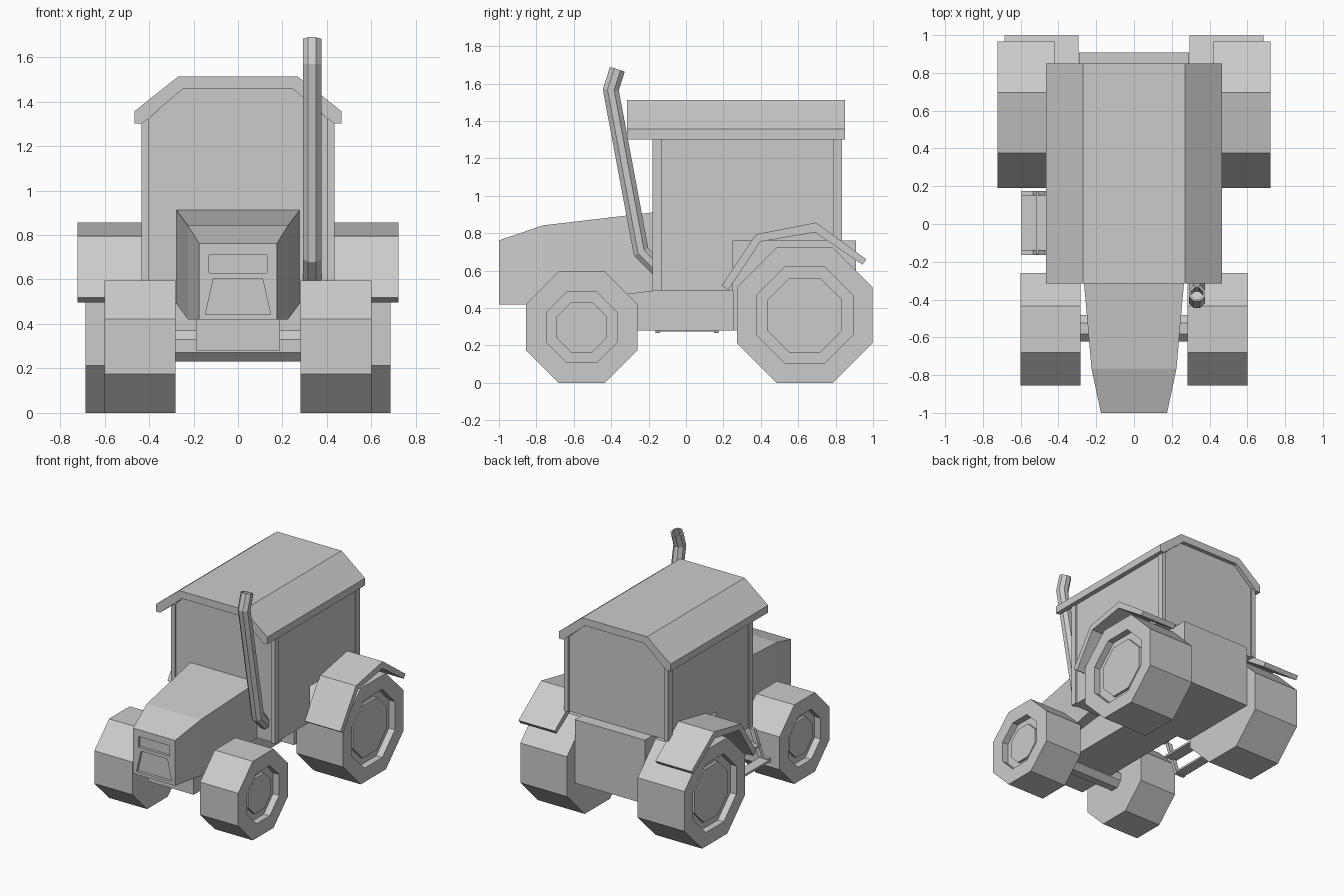
import bpy, bmesh, math
from mathutils import Vector

if "Cube" in bpy.data.objects:
    bpy.data.objects.remove(bpy.data.objects["Cube"])


def finish(name, bm):
    bmesh.ops.recalc_face_normals(bm, faces=bm.faces)
    me = bpy.data.meshes.new(name)
    bm.to_mesh(me)
    bm.free()
    ob = bpy.data.objects.new(name, me)
    bpy.context.collection.objects.link(ob)
    return ob


def loft(name, rings):
    """Bridge equal-length closed rings and cap both ends."""
    bm = bmesh.new()
    vs = [[bm.verts.new(p) for p in r] for r in rings]
    n = len(vs[0])
    for a, b in zip(vs, vs[1:]):
        for i in range(n):
            j = (i + 1) % n
            bm.faces.new((a[i], a[j], b[j], b[i]))
    bm.faces.new(vs[0])
    bm.faces.new(vs[-1])
    return finish(name, bm)


def box(name, x0, x1, y0, y1, z0, z1):
    return loft(name, [[(x0, y0, z), (x1, y0, z), (x1, y1, z), (x0, y1, z)] for z in (z0, z1)])


def extrude_x(name, prof, x0, x1):
    return loft(name, [[(x, y, z) for y, z in prof] for x in (x0, x1)])


def extrude_y(name, prof, y0, y1):
    return loft(name, [[(x, y, z) for x, z in prof] for y in (y0, y1)])


def octagon(x, y, z, half):
    r = half / math.cos(math.pi / 8)
    return [(x, y + r * math.cos(a), z + r * math.sin(a))
            for a in [math.pi / 8 + i * math.pi / 4 for i in range(8)]]


# Wheels: octagonal tyre, recessed rim, raised hub plate
def wheel(name, s, y, half, x0, x1, rim, hub):
    steps = [(x0, half), (x1, half), (x1, rim), (x1 - .05, rim), (x1 - .05, hub), (x1 - .03, hub)]
    loft(name, [octagon(s * x, y, half, h) for x, h in steps])


fender = [(.19, .52), (.375, .795), (.695, .857), (.965, .66),
          (.943, .632), (.69, .805), (.397, .755), (.226, .496)]
for side, s in (("left", -1), ("right", 1)):
    wheel("rear_wheel_" + side, s, .635, .362, .295, .685, .257, .2)
    wheel("front_wheel_" + side, s, -.557, .298, .282, .6, .19, .135)
    extrude_x("fender_" + side, fender, s * .42, s * .722)
    # Cab corner pillars
    xs = sorted((s * .4, s * .435))
    box("front_pillar_" + side, *xs, -.178, -.13, .49, 1.32)
    box("rear_pillar_" + side, *xs, .785, .833, .76, 1.32)

# Front axle and chassis
loft("front_axle", [octagon(x, -.553, .3, .07) for x in (-.3, .3)])
box("chassis", -.19, .19, -.8, .26, .28, .5)
box("rear_body", -.292, .292, .25, .908, .28, .76)

# Cab: stepped side profile plus gabled top under the roof
extrude_x("cab_side_panels", [(-.165, .49), (.25, .49), (.25, .76), (.82, .76),
                              (.82, 1.31), (-.165, 1.31)], -.425, .425)
extrude_y("cab_top", [(-.425, 1.3), (.425, 1.3), (.25, 1.465), (-.25, 1.465)], -.165, .82)

# Roof
half_roof = [(.27, 1.512), (.465, 1.357), (.465, 1.302), (.43, 1.302), (.248, 1.457)]
roof = half_roof + [(-x, z) for x, z in reversed(half_roof)]
extrude_y("roof", roof, -.315, .85)

# Hood with recessed grille openings
sections = [(-1, .175, .175, .42, .762), (-.765, .225, .225, .42, .842), (-.17, .277, .277, .491, .912)]
hood = loft("hood", [[(-b, y, z0), (b, y, z0), (t, y, z1), (-t, y, z1)]
                     for y, b, t, z0, z1 in sections])
grilles = [[(-.13, .63), (.13, .63), (.13, .71), (-.13, .71)],
           [(-.147, .442), (.147, .442), (.11, .605), (-.11, .605)]]
for i, prof in enumerate(grilles):
    cut = extrude_y("grille_cutter_%d" % i, prof, -1.1, -.98)
    cut.hide_render = True
    cut.hide_viewport = True
    mod = hood.modifiers.new("grille", 'BOOLEAN')
    mod.operation = 'DIFFERENCE'
    mod.solver = 'EXACT'
    mod.object = cut

# Exhaust: mitred octagonal sweep, hollow at the tip
path = [Vector(p) for p in ((-.15, .61), (-.24, .7), (-.402, 1.567), (-.367, 1.677))]


def pipe_ring(p, d, r, stretch):
    side = Vector((-d.y, d.x))
    ring = []
    for i in range(8):
        a = math.pi / 8 + i * math.pi / 4
        q = p + side * (r * stretch * math.sin(a))
        ring.append((.333 + r * math.cos(a), q.x, q.y))
    return ring


dirs = [(b - a).normalized() for a, b in zip(path, path[1:])]
rings = []
for i, p in enumerate(path):
    d0, d1 = dirs[max(i - 1, 0)], dirs[min(i, len(dirs) - 1)]
    d = (d0 + d1).normalized()
    rings.append(pipe_ring(p, d, .045, 1 / d.dot(d0)))
rings.append(pipe_ring(path[-1], dirs[-1], .034, 1))
rings.append(pipe_ring(path[-1] - dirs[-1] * .07, dirs[-1], .034, 1))
loft("exhaust_pipe", rings)

# Entry steps on the left side only
box("lower_step", -.595, -.515, -.16, .175, .275, .29)
box("upper_step", -.515, -.42, -.16, .175, .37, .385)
rail = [(-.595, .268), (-.515, .268), (-.43, .49), (-.47, .49), (-.535, .3), (-.595, .3)]
for name, y in (("front", -.163), ("rear", .15)):
    extrude_y("step_rail_" + name, rail, y, y + .025)
